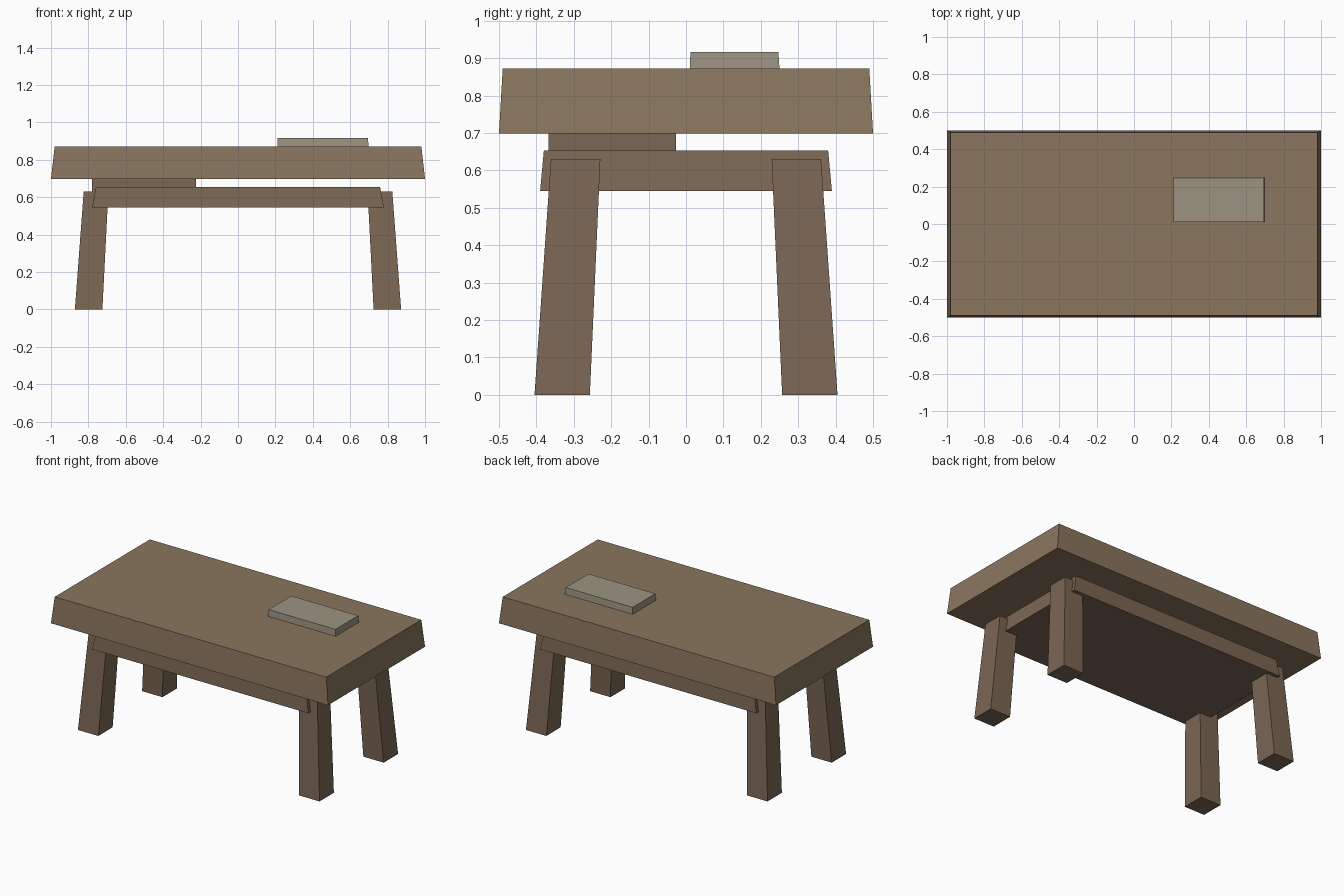
import bpy, bmesh

if "Cube" in bpy.data.objects:
    bpy.data.objects.remove(bpy.data.objects["Cube"])


def material(name, rgb):
    m = bpy.data.materials.new(name)
    m.diffuse_color = (*rgb, 1)
    m.use_nodes = True
    m.node_tree.nodes["Principled BSDF"].inputs["Base Color"].default_value = m.diffuse_color
    return m


TOP_WOOD = material("light wood", (0.255, 0.182, 0.113))
LEG_WOOD = material("dark wood", (0.197, 0.135, 0.089))
GREY = material("warm grey", (0.33, 0.295, 0.225))


def tapered_box(name, bottom, top, z0, z1, mat):
    """Box between two rectangles (x0, x1, y0, y1) at heights z0 and z1."""
    bm = bmesh.new()
    bmesh.ops.create_cube(bm, size=2)
    for v in bm.verts:
        r, z = (top, z1) if v.co.z > 0 else (bottom, z0)
        v.co = (r[1] if v.co.x > 0 else r[0], r[3] if v.co.y > 0 else r[2], z)
    bmesh.ops.recalc_face_normals(bm, faces=bm.faces)
    mesh = bpy.data.meshes.new(name)
    bm.to_mesh(mesh)
    bm.free()
    mesh.materials.append(mat)
    ob = bpy.data.objects.new(name, mesh)
    bpy.context.collection.objects.link(ob)
    return ob


def flip(rect, sx, sy):
    """Mirror a rectangle into another quadrant."""
    xs = sorted((rect[0] * sx, rect[1] * sx))
    ys = sorted((rect[2] * sy, rect[3] * sy))
    return (*xs, *ys)


# Thick table top, narrowing slightly upward
tapered_box("table_top", (-1, 1, -0.5, 0.5), (-0.98, 0.98, -0.49, 0.49), 0.698, 0.872, TOP_WOOD)

# Solid slab under the top, set into the legs
tapered_box("under_slab", (-0.78, 0.78, -0.39, 0.39), (-0.76, 0.76, -0.38, 0.38),
            0.545, 0.653, LEG_WOOD)

# Spacer block between slab and top
block = (-0.78, -0.225, -0.367, -0.027)
tapered_box("spacer_block", block, block, 0.63, 0.70, LEG_WOOD)

# Flat grey tray on the table top
tapered_box("tray", (0.21, 0.698, 0.01, 0.25), (0.212, 0.695, 0.012, 0.247), 0.87, 0.916, GREY)

# Four splayed legs
for sy, end in ((-1, "front"), (1, "back")):
    for sx, side in ((-1, "left"), (1, "right")):
        tapered_box(f"{end}_{side}_leg",
                    flip((0.725, 0.872, 0.257, 0.405), sx, sy),
                    flip((0.693, 0.825, 0.229, 0.361), sx, sy),
                    0, 0.63, LEG_WOOD)
